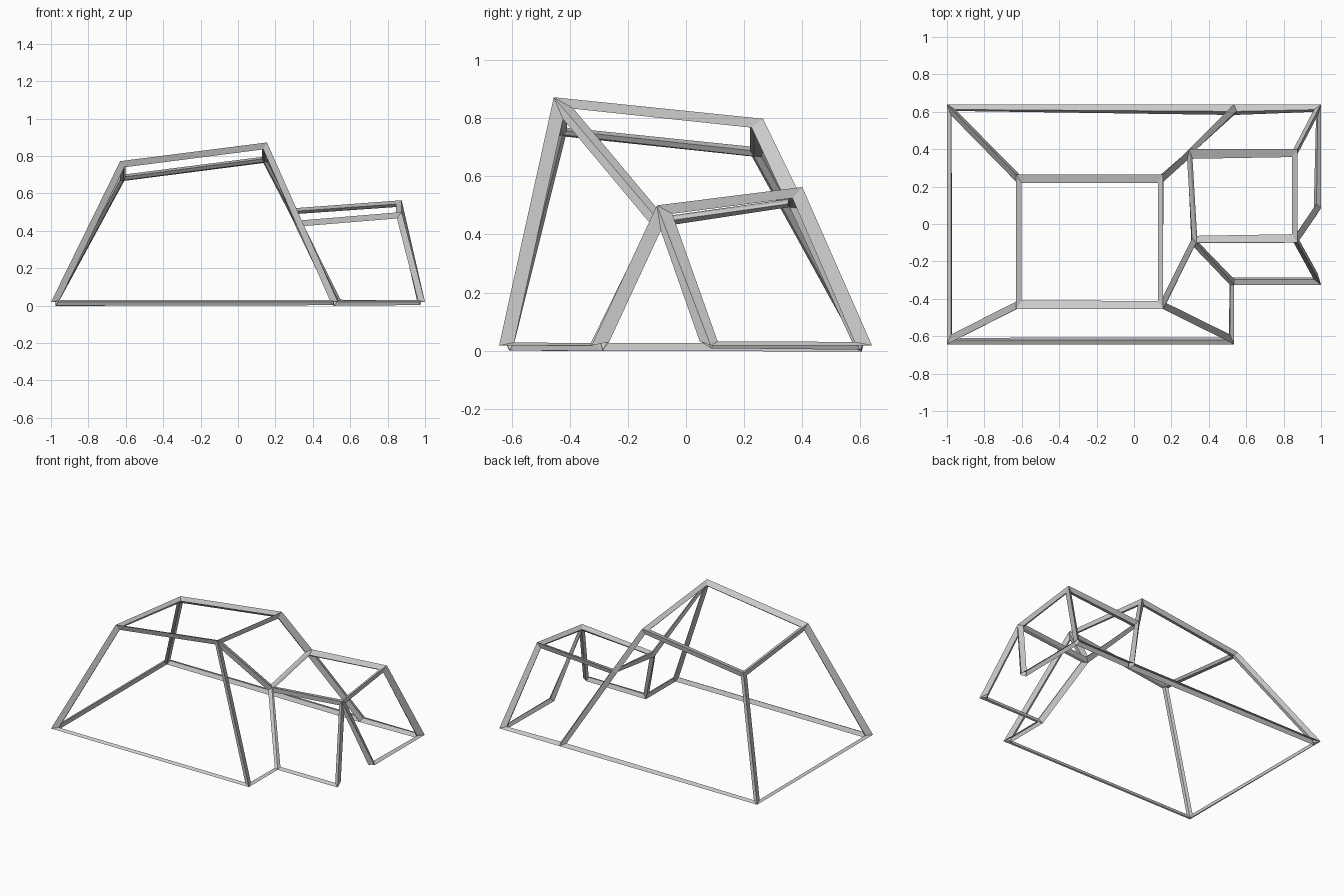
import bpy
import bmesh

if "Cube" in bpy.data.objects:
    bpy.data.objects.remove(bpy.data.objects["Cube"])

# Struts are wider front-to-back, so the frame is modelled squashed and stretched in y
STRETCH = 1.5
G = .018

# Shell corners: large tapered room (base, roof), then small annex (base, roof)
V = [(-1, -.643, G), (.535, -.643, G), (.535, .64, G), (-1, .64, G),
     (-.63, -.455, .772), (.155, -.455, .872), (.155, .265, .798), (-.63, .265, .698),
     (.535, -.325, G), (1, -.325, G), (1, .085, G), (1, .64, G),
     (.333, -.1, .455), (.875, -.1, .5), (.875, .4, .563), (.295, .4, .52)]

# Faces of the shell, open underneath; the triangle is the annex entrance
F = [(4, 5, 6, 7), (0, 1, 5, 4), (3, 0, 4, 7), (2, 3, 7, 6, 15),
     (1, 8, 12, 5), (5, 12, 15, 6),
     (12, 13, 14, 15), (8, 9, 13, 12), (10, 11, 14, 13), (11, 2, 15, 14), (9, 10, 13)]

mesh = bpy.data.meshes.new("tent_frame")
mesh.from_pydata([(x, y / STRETCH, z) for x, y, z in V], [], F)
frame = bpy.data.objects.new("tent_frame", mesh)
frame.scale.y = STRETCH
bpy.context.collection.objects.link(frame)

# Turn every edge into a strut, growing inwards from the shell
wire = frame.modifiers.new("struts", 'WIREFRAME')
wire.thickness = .04
wire.offset = -1
wire.use_boundary = False
wire.use_even_offset = True
wire.use_replace = True
bpy.context.view_layer.objects.active = frame
frame.select_set(True)
bpy.ops.object.modifier_apply(modifier=wire.name)

# Open the entrance: remove the ground strut across it
bm = bmesh.new()
bm.from_mesh(mesh)
sill = [f for f in bm.faces
        if (c := f.calc_center_median()).z < .06 and c.x > .9
        and -.25 < c.y * STRETCH < .03]
bmesh.ops.delete(bm, geom=sill, context='FACES')
bm.to_mesh(mesh)
bm.free()
